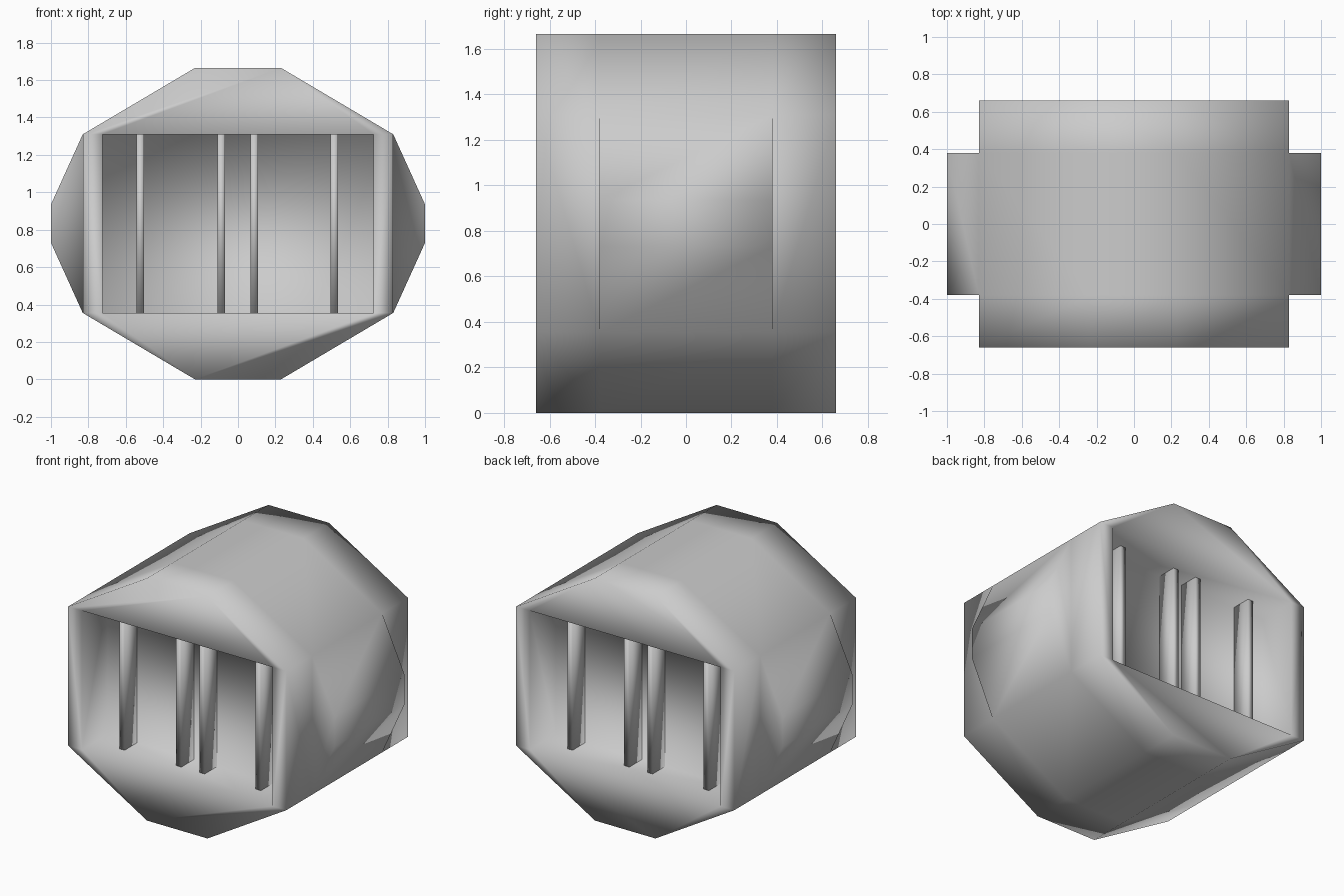
import bpy, bmesh

if "Cube" in bpy.data.objects:
    bpy.data.objects.remove(bpy.data.objects["Cube"])

D, C = 0.66, 0.38            # half depth of the body, half depth of the core
Z0, Z1 = 0.355, 1.31         # bottom and top of the openings
W, HX = 0.83, 0.725          # half width of the body and of the openings
BOT = [(-W, Z0), (-0.23, 0), (0.23, 0), (W, Z0)]
TOP = [(W, Z1), (0.23, 1.665), (-0.23, 1.665), (-W, Z1)]
RIGHT = [(1.0, 0.73), (1.0, 0.935)]
LEFT = [(-1.0, 0.935), (-1.0, 0.73)]
OCTAGON = BOT + TOP
WINGED = BOT + RIGHT + TOP + LEFT
HOLE = [(-HX, Z0), (HX, Z0), (HX, Z1), (-HX, Z1)]


def finish(name, bm):
    bmesh.ops.remove_doubles(bm, verts=bm.verts, dist=1e-5)
    bmesh.ops.recalc_face_normals(bm, faces=bm.faces)
    mesh = bpy.data.meshes.new(name)
    bm.to_mesh(mesh)
    bm.free()
    for p in mesh.polygons:
        p.use_smooth = True
    ob = bpy.data.objects.new(name, mesh)
    bpy.context.collection.objects.link(ob)
    return ob


def cap(bm, pts, y):
    bm.faces.new([bm.verts.new((x, y, z)) for x, z in pts])


def tube(bm, pts, y0, y1):
    for (ax, az), (bx, bz) in zip(pts, pts[1:] + pts[:1]):
        bm.faces.new([bm.verts.new(c) for c in
                      ((ax, y0, az), (bx, y0, bz), (bx, y1, bz), (ax, y1, az))])


# body: winged core with an open octagonal frame on the front and back
bm = bmesh.new()
tube(bm, WINGED, -C, C)
for s in (-1, 1):
    tube(bm, OCTAGON, s * C, s * D)
    tube(bm, HOLE, s * C, s * D)                 # recess walls
    cap(bm, HOLE, s * C)                         # recess back
    cap(bm, BOT + [HOLE[1], HOLE[0]], s * D)     # lower rim
    cap(bm, TOP + [HOLE[3], HOLE[2]], s * D)     # upper rim
    for m in (-1, 1):                            # side rims
        cap(bm, [(m * HX, Z0), (m * W, Z0), (m * W, Z1), (m * HX, Z1)], s * D)
    cap(bm, [BOT[3]] + RIGHT + [TOP[0]], s * C)  # wing ends
    cap(bm, [TOP[3]] + LEFT + [BOT[0]], s * C)
finish("body", bm)

# four upright bars in each recess
for side, s in (("front", -1), ("back", 1)):
    for i, x in enumerate((-0.522, -0.09, 0.087, 0.515)):
        bx = x if s < 0 else -x
        pts = [(bx - 0.02, Z0), (bx + 0.02, Z0), (bx + 0.02, Z1), (bx - 0.02, Z1)]
        bm = bmesh.new()
        tube(bm, pts, s * 0.37, s * 0.515)
        cap(bm, pts, s * 0.37)
        cap(bm, pts, s * 0.515)
        finish(f"{side}_bar_{i + 1}", bm)
